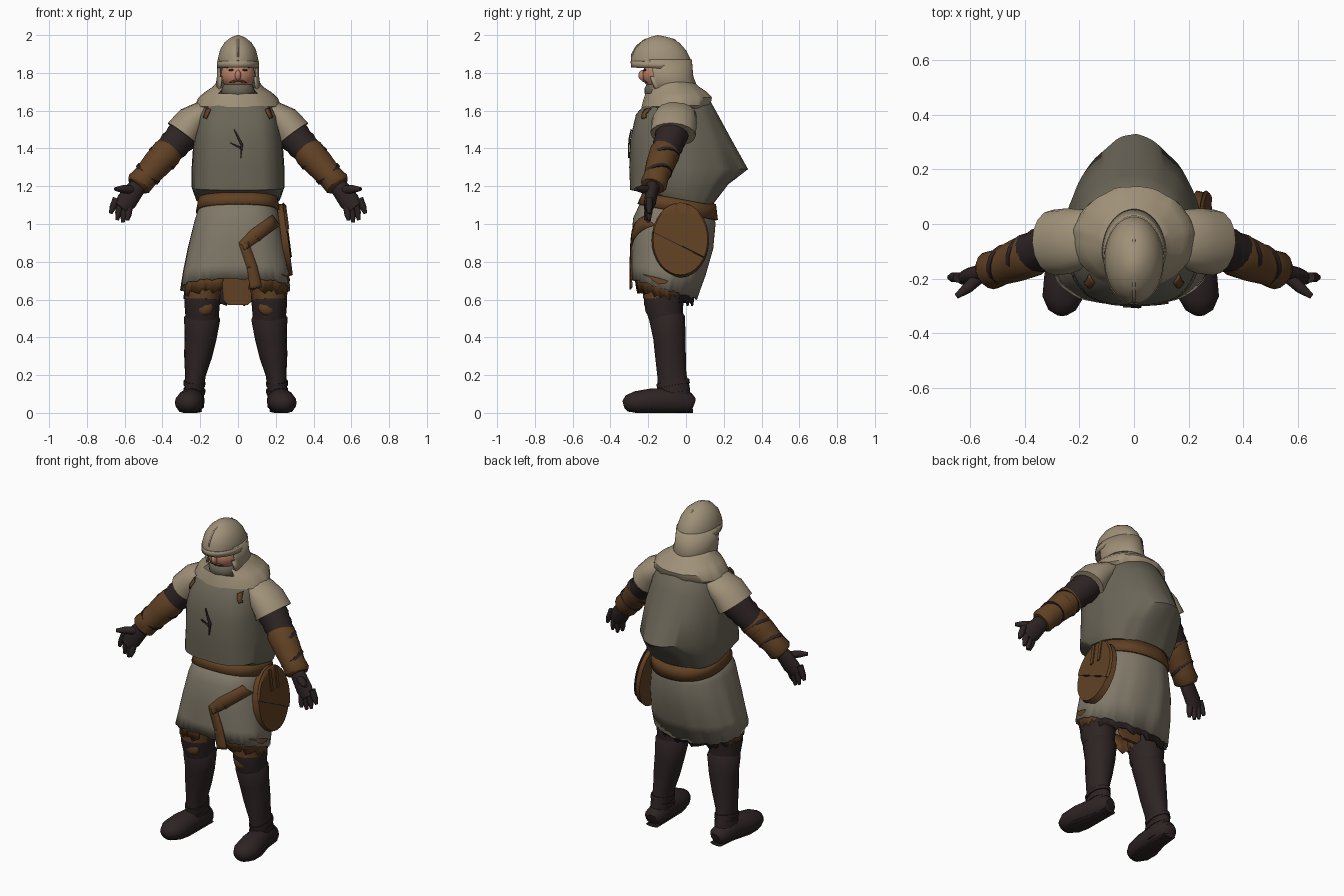
import bpy, bmesh
from math import sin, cos, pi, copysign
from mathutils import Vector, Matrix

cube = bpy.data.objects.get("Cube")
if cube:
    bpy.data.objects.remove(cube)


def material(name, *rgb):
    m = bpy.data.materials.new(name)
    m.use_nodes = True
    m.diffuse_color = (*rgb, 1)
    m.node_tree.nodes["Principled BSDF"].inputs["Base Color"].default_value = (*rgb, 1)
    return m


BEIGE = material("beige cloth", .35, .285, .19)
OLIVE = material("grey olive cloth", .145, .13, .095)
LINEN = material("grey linen", .215, .188, .14)
DARK = material("dark leather", .027, .017, .017)
BROWN = material("brown leather", .118, .052, .017)
SKIN = material("skin", .5, .22, .14)
parts = []


def finish(name, bm, mats, rule=None, thick=0):
    bmesh.ops.recalc_face_normals(bm, faces=bm.faces)
    mesh = bpy.data.meshes.new(name)
    if rule:
        for f in bm.faces:
            f.material_index = rule(f.calc_center_median())
    bm.to_mesh(mesh)
    bm.free()
    for m in mats:
        mesh.materials.append(m)
    ob = bpy.data.objects.new(name, mesh)
    bpy.context.collection.objects.link(ob)
    if thick:
        mod = ob.modifiers.new("thickness", "SOLIDIFY")
        mod.thickness, mod.offset = thick, 0
    parts.append(ob)


def skin_rings(bm, rings, caps):
    for a, b in zip(rings, rings[1:]):
        for i in range(len(a)):
            j = (i + 1) % len(a)
            bm.faces.new((a[i], a[j], b[j], b[i]))
    if caps:
        bm.faces.new(rings[0])
        bm.faces.new(rings[-1])


def power(v, n):
    return copysign(abs(v) ** (2 / n), v)


def loft(name, rows, mats, nf=2, nb=2, caps=True, fold=0, ragged=0, lean=0, keep=None, rule=None, thick=0, seg=72):
    """Rows hold front height, back height, front y, back y, half width and, if wanted, back squareness."""
    bm = bmesh.new()
    rings = []
    for k, (zf, zb, yf, yb, rx, *square) in enumerate(rows):
        ring, t = [], k / (len(rows) - 1)
        back = square[0] if square else nb
        for i in range(seg):
            a = 2 * pi * i / seg
            n = nf if sin(a) < 0 else back
            g = 1 + fold * t * (sin(11 * a) + .6 * sin(17 * a + 1)) * (1 if sin(a) > 0 else .4)
            u = power(sin(a), n)
            w = (u + 1) / 2
            z = zf + (zb - zf) * w
            if k == len(rows) - 1:
                z += ragged * (sin(9 * i) + sin(5 * i))
            ring.append(bm.verts.new((g * rx * power(cos(a), n) + lean * t,
                                      (yf + yb) / 2 + g * u * (yb - yf) / 2, z)))
        rings.append(ring)
    skin_rings(bm, rings, caps)
    if keep:
        bmesh.ops.delete(bm, geom=[f for f in bm.faces if not keep(f.calc_center_median())], context="FACES")
    finish(name, bm, mats, rule, thick)


def sweep(name, path, radii, mat, s=1, ref=(0, 1, 0), seg=16, dx=0):
    """Oval tube along a path; s = -1 mirrors it to the other side."""
    bm = bmesh.new()
    pts = [Vector(p) for p in path]
    rings = []
    for k, p in enumerate(pts):
        t = pts[min(k + 1, len(pts) - 1)] - pts[max(k - 1, 0)]
        side = t.cross(Vector(ref)).normalized()
        up = side.cross(t).normalized()
        r = radii[k]
        a, b = r if isinstance(r, tuple) else (r, r)
        ring = []
        for i in range(seg):
            q = 2 * pi * i / seg
            v = p + side * a * cos(q) + up * b * sin(q)
            ring.append(bm.verts.new((s * v.x + dx, v.y, max(v.z, 0))))
        rings.append(ring)
    skin_rings(bm, rings, True)
    finish(name, bm, [mat])


def ball(name, at, size, mat):
    bm = bmesh.new()
    bmesh.ops.create_uvsphere(bm, u_segments=20, v_segments=12, radius=1,
                              matrix=Matrix.Translation(at) @ Matrix.Diagonal((*size, 1)))
    finish(name, bm, [mat])


def front_y(rows, n, x, z):
    """Depth of the front of a loft at a given x and z."""
    for a, b in zip(rows, rows[1:]):
        if z >= b[0] or b is rows[-1]:
            t = min((a[0] - z) / (a[0] - b[0]), 1)
            yf, yb, rx = (p + (q - p) * t for p, q in zip(a[2:5], b[2:5]))
            return (yf + yb) / 2 - (yb - yf) / 2 * max(0, 1 - abs(x / rx) ** n) ** (1 / n)


def strip(name, rows, n, pts, widths, mat, steps=6):
    """Thin band lying on the front of a loft."""
    bm = bmesh.new()
    pairs = []
    for k in range(len(pts) - 1):
        a, b = Vector(pts[k]), Vector(pts[k + 1])
        d = (b - a).normalized()
        for i in range(steps + 1):
            t = i / steps
            p = a.lerp(b, t)
            off = Vector((-d.y, d.x)) * (widths[k] + (widths[k + 1] - widths[k]) * t)
            pairs.append([bm.verts.new((q.x, front_y(rows, n, q.x, q.y) - .006, q.y)) for q in (p + off, p, p - off)])
    for a, b in zip(pairs, pairs[1:]):
        for i in (0, 1):
            bm.faces.new((a[i], a[i + 1], b[i + 1], b[i]))
    finish(name, bm, [mat], thick=.008)


# Torso coat, flaring to a pointed fold at the back
TORSO = [(1.7, 1.68, -.12, .05, .1), (1.655, 1.65, -.2, .13, .17), (1.58, 1.56, -.265, .18, .21),
         (1.45, 1.45, -.295, .24, .235, 1.9), (1.3, 1.29, -.3, .33, .245, 1.6), (1.18, 1.21, -.295, .225, .245, 2.2),
         (1.165, 1.1, -.22, .14, .22, 2.8)]
loft("torso_coat", TORSO, [OLIVE], nf=3, fold=.01)
strip("chest_tear", TORSO, 3, [(-.02, 1.5), (.02, 1.42), (.015, 1.35)], [.002, .007, .002], DARK)
strip("chest_tear_branch", TORSO, 3, [(-.04, 1.43), (.02, 1.4)], [.002, .006], DARK)
for s, side in ((1, "left"), (-1, "right")):
    strip(side + "_chest_strap", TORSO, 3, [(s * .155, 1.61), (s * .175, 1.56)], [.011, .008], BROWN)

# Skirt, ragged hem, belt and hanging straps
SKIRT = [(1.17, 1.08, -.21, .14, .19), (1.03, 1, -.275, .152, .222), (.9, .87, -.285, .14, .25),
         (.78, .73, -.29, .1, .272), (.71, .605, -.29, .055, .283)]
loft("skirt", SKIRT, [LINEN], nf=2.6, nb=2.2, caps=False, fold=.014, ragged=.004, lean=-.015, thick=.01)
loft("skirt_hem", [(.75, .66, -.275, .045, .27), (.65, .58, -.26, .035, .268)], [BROWN, DARK], nf=2.6, caps=False,
     ragged=.01, lean=-.015, keep=lambda c: c.y > -.1 or abs(c.x) > .075, rule=lambda c: int(c.y > -.05), thick=.01)
loft("belt", [(1.17, 1.105, -.222, .153, .203), (1.105, 1.02, -.252, .163, .217)], [BROWN], nf=2.6, nb=2.2,
     caps=False, thick=.012)
strip("hanging_strap", SKIRT, 2.6, [(.2, 1.02), (.09, .94), (.02, .88)], [.033, .036, .026], BROWN)
strip("strap_end", SKIRT, 2.6, [(.03, .9), (.075, .77), (.095, .66)], [.026, .027, .032], BROWN)
loft("inner_flap", [(.74, .74, -.05, -.03, .085), (.6, .6, -.05, -.03, .08), (.57, .57, -.05, -.03, .05)],
     [BROWN], nf=4, nb=4)

# Round pouch on the left hip
TILT = Matrix.Translation((.248, -.03, .915)) @ Matrix.Rotation(-.13, 4, "Y")


def disc(name, x, depth, mat, keep=None):
    """Flat round panel, cut along a slanted line when keep gives its height."""
    bm = bmesh.new()
    bmesh.ops.create_cone(bm, cap_ends=True, segments=32, radius1=1, radius2=.95, depth=1,
                          matrix=Matrix.Diagonal((depth, .152, .198, 1)) @ Matrix.Rotation(pi / 2, 4, "Y"))
    if keep is not None:
        g = bm.verts[:] + bm.edges[:] + bm.faces[:]
        cut = bmesh.ops.bisect_plane(bm, geom=g, plane_co=(0, 0, keep), plane_no=(0, -.5, -1), clear_outer=True)
        bmesh.ops.edgeloop_fill(bm, edges=[e for e in cut["geom_cut"] if isinstance(e, bmesh.types.BMEdge)])
    bm.transform(TILT @ Matrix.Translation((x, 0, 0)))
    finish(name, bm, [mat])


disc("pouch", 0, .036, BROWN)
disc("pouch_flap_edge", .017, .008, DARK, -.035)
disc("pouch_flap", .021, .009, BROWN, -.03)
for i, y in enumerate((-.02, .04)):
    bm = bmesh.new()
    bmesh.ops.create_cube(bm, size=1, matrix=TILT @ Matrix.Translation((.026, y, .12))
                          @ Matrix.Diagonal((.01, .022, .13, 1)))
    finish(f"pouch_strap_{i}", bm, [BROWN])

# Shoulder mantle and hood
loft("mantle", [(1.76, 1.75, -.2, .045, .11), (1.72, 1.73, -.2, .065, .135), (1.69, 1.7, -.215, .11, .18),
                (1.66, 1.67, -.225, .138, .21), (1.62, 1.63, -.235, .13, .225), (1.61, 1.6, -.2, .1, .2)],
     [BEIGE], fold=.015, keep=lambda c: c.z < 1.7 or c.y > -.15 or abs(c.x) > .09)
loft("hood", [(1.87, 1.87, -.28, .026, .104), (1.78, 1.78, -.25, .034, .107), (1.7, 1.7, -.22, .065, .118)],
     [BEIGE], caps=False, keep=lambda c: c.y > -.175, thick=.01)

# Helmet with rim and crest
loft("helmet", [(1.83, 1.82, -.288, .026, .107), (1.88, 1.87, -.29, .026, .107), (1.93, 1.92, -.268, 0, .094),
                (1.965, 1.96, -.235, -.035, .07), (1.99, 1.985, -.19, -.08, .038), (2, 1.995, -.15, -.12, .01)],
     [BEIGE])
loft("helmet_rim", [(1.828, 1.82, -.289, .027, .108), (1.862, 1.86, -.291, .029, .109)], [BEIGE],
     caps=False, keep=lambda c: c.y < -.06, thick=.004)
sweep("helmet_crest", [(0, -.288, 1.85), (0, -.285, 1.9), (0, -.262, 1.94), (0, -.22, 1.974), (0, -.14, 1.994),
                       (0, -.06, 1.974), (0, -.01, 1.92)], [.005] * 7, BEIGE, ref=(1, 0, 0), seg=8)

# Face and throat guard
ball("face", (0, -.135, 1.79), (.092, .096, .085), SKIN)
ball("nose", (0, -.23, 1.787), (.016, .022, .028), SKIN)
ball("throat_guard", (0, -.135, 1.705), (.088, .086, .064), OLIVE)

for s, side in ((1, "left"), (-1, "right")):
    ball(side + "_eye", (s * .036, -.218, 1.815), (.014, .008, .006), DARK)
    sweep(side + "_moustache", [(0, -.226, 1.757), (.025, -.221, 1.756), (.045, -.207, 1.748)],
          [.006, .006, .003], BROWN, s, (0, 0, 1), 8)

    # Shoulder cap, creased sleeve and bracer
    sweep(side + "_shoulder_cap", [(.12, -.04, 1.62), (.18, -.05, 1.59), (.24, -.062, 1.545), (.292, -.068, 1.475)],
          [(.03, .08), (.065, .105), (.088, .12), (.1, .12)], BEIGE, s)
    a, b = Vector((.25, -.06, 1.515)), Vector((.43, -.13, 1.32))
    sweep(side + "_sleeve", [a.lerp(b, i / 10) for i in range(11)],
          [.088 - i * .002 + .005 * (i % 2) for i in range(11)], DARK, s)
    sweep(side + "_bracer", [(.36, -.105, 1.395), (.375, -.112, 1.378), (.43, -.135, 1.318), (.49, -.158, 1.25),
                             (.525, -.17, 1.212), (.535, -.175, 1.2)], [.074, .082, .077, .067, .071, .058], BROWN, s)
    for i, p in enumerate((Vector((.395, -.12, 1.356)), Vector((.47, -.15, 1.273)))):
        sweep(f"{side}_bracer_strap_{i}", [p, p + Vector((.012, .004, -.014))], [.083 - i * .008] * 2, DARK, s)

    # Gloved hand
    sweep(side + "_palm", [(.5, -.163, 1.235), (.55, -.18, 1.175), (.59, -.19, 1.12), (.62, -.2, 1.085)],
          [.04, (.05, .034), (.055, .032), (.042, .024)], DARK, s)
    tips = ((.585, -.215, 1.02), (.61, -.2, 1.008), (.64, -.195, 1.02), (.675, -.195, 1.055))
    for i, tip in enumerate(tips):
        root = Vector((.575 + .023 * i, -.195, 1.095 + .014 * i))
        sweep(f"{side}_finger_{i}", [root, root.lerp(Vector(tip), .6), tip], [.019, .018, .009], DARK, s, seg=10)
    sweep(side + "_thumb", [(.56, -.19, 1.18), (.61, -.235, 1.185), (.65, -.265, 1.185)],
          [.024, .021, .01], DARK, s, seg=10)

    # Leg, tall boot and foot, with the stance set slightly to one side
    dx = -.012
    sweep(side + "_leg", [(.14, -.07, .9), (.175, -.112, .66), (.178, -.118, .58), (.178, -.1, .47)],
          [.09, (.097, .113), (.094, .104), (.085, .085)], DARK, s, dx=dx)
    sweep(side + "_knee_patch", [(.175, -.12, .68), (.177, -.124, .6)], [(.098, .112), (.093, .103)], BROWN, s, dx=dx)
    ball(side + "_thigh_patch", (s * .165 + dx, -.192, .56), (.045, .026, .045), BROWN)
    sweep(side + "_boot", [(.178, -.105, .53), (.178, -.1, .5), (.186, -.088, .4), (.2, -.082, .3),
                           (.214, -.075, .2), (.22, -.065, .13), (.222, -.06, .03)],
          [.08, (.096, .095), (.085, .086), (.074, .081), (.055, .077), (.052, .085), (.055, .09)], DARK, s, dx=dx)
    for i, z in enumerate((.155, .115)):
        sweep(f"{side}_ankle_strap_{i}", [(.218, -.07, z + .012), (.22, -.066, z - .012)],
              [(.058, .088)] * 2, DARK, s, dx=dx)
    sweep(side + "_foot", [(.218, .038, .045), (.221, .02, .052), (.226, -.08, .065), (.241, -.19, .06),
                           (.25, -.27, .054), (.251, -.315, .05), (.251, -.332, .046)],
          [(.035, .035), (.055, .055), (.062, .07), (.075, .068), (.073, .06), (.05, .042), (.02, .018)],
          DARK, s, (0, 0, 1), dx=dx)
    sweep(side + "_sole", [(.218, .036, .01), (.225, -.08, .01), (.241, -.19, .01), (.248, -.26, .012),
                           (.25, -.3, .016)], [(.04, .01), (.046, .01), (.062, .01), (.056, .01), (.025, .01)],
          DARK, s, (0, 0, 1), dx=dx)

# Smooth shading with sharp edges kept
for ob in bpy.context.selected_objects:
    ob.select_set(False)
for ob in parts:
    ob.select_set(True)
bpy.context.view_layer.objects.active = parts[0]
bpy.ops.object.shade_smooth_by_angle(angle=.8)
